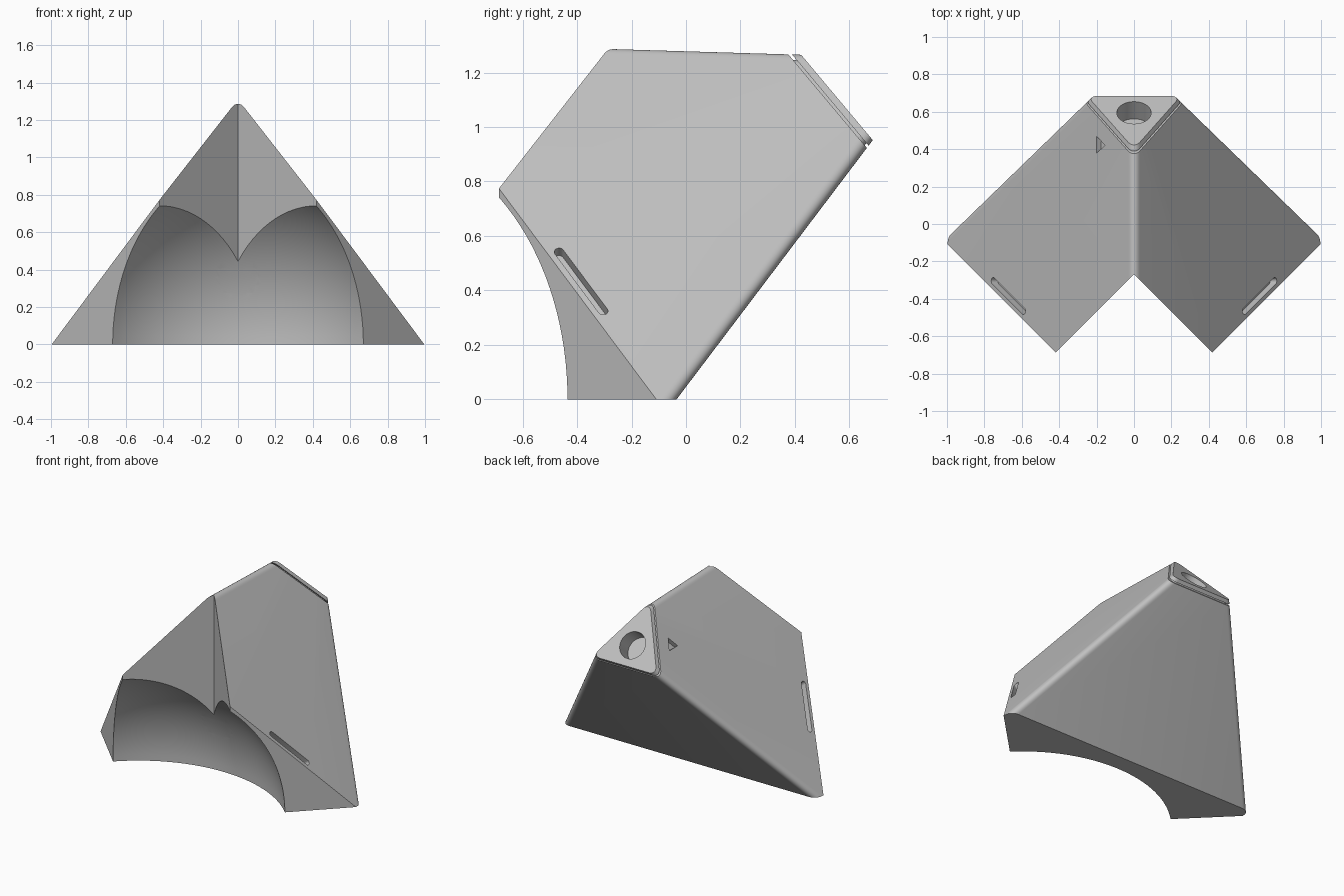
import bpy, bmesh, math
from mathutils import Vector, Matrix

cube = bpy.data.objects.get("Cube")
if cube:
    bpy.data.objects.remove(cube, do_unlink=True)

grey = bpy.data.materials.new("plain grey")
grey.use_nodes = True
grey.diffuse_color = (0.53, 0.53, 0.53, 1)
grey.node_tree.nodes["Principled BSDF"].inputs["Base Color"].default_value = grey.diffuse_color


def plane(normal, dist):
    """Half-space normal . p < dist, stored with a unit normal."""
    n = Vector(normal)
    return n.normalized(), dist / n.length


def tilted(degrees):
    a = math.radians(degrees)
    return Vector((0, math.cos(a), math.sin(a)))


# Main directions and planes
SIDES = [plane((s * 1.31, 0.03, 1), 1.302) for s in (1, -1)]
MAIN = SIDES + [plane((0, 1, -0.757), -0.035)]
CAP = tilted(40)
FEET = [plane((s, -1, 0), 1.105) for s in (1, -1)]
BASE = plane((0, 0, -1), 0)


def make_object(name, bm):
    bmesh.ops.recalc_face_normals(bm, faces=bm.faces)
    mesh = bpy.data.meshes.new(name)
    bm.to_mesh(mesh)
    bm.free()
    mesh.materials.append(grey)
    obj = bpy.data.objects.new(name, mesh)
    bpy.context.collection.objects.link(obj)
    return obj


def slice_off(bm, planes):
    for n, d in planes:
        geom = bm.verts[:] + bm.edges[:] + bm.faces[:]
        bmesh.ops.bisect_plane(bm, geom=geom, dist=1e-5, plane_co=n * d,
                               plane_no=n, clear_outer=True)
        rim = [e for e in bm.edges if e.is_boundary]
        if rim:
            bmesh.ops.holes_fill(bm, edges=rim, sides=0)
    bmesh.ops.recalc_face_normals(bm, faces=bm.faces)


def rounded_pyramid(name, low, high, inset=0.0, extra=()):
    """Three-sided pyramid slice between two heights on the cap axis."""
    bm = bmesh.new()
    bmesh.ops.create_cube(bm, size=8)
    main = [(n, d - inset) for n, d in MAIN]
    slice_off(bm, main + [(CAP, high), (-CAP, -low)])

    def is_main(face):
        return any(face.normal.dot(n) > 0.9999 for n, d in main)

    edges = [e for e in bm.edges if all(is_main(f) for f in e.link_faces)]
    bmesh.ops.bevel(bm, geom=edges, offset=0.052, segments=8, profile=0.5,
                    affect='EDGES', clamp_overlap=False)
    slice_off(bm, extra)
    return make_object(name, bm)


def prism(name, points, bottom, top, matrix=Matrix()):
    bm = bmesh.new()
    face = bm.faces.new([bm.verts.new((x, y, bottom)) for x, y in points])
    out = bmesh.ops.extrude_face_region(bm, geom=[face])
    moved = [v for v in out["geom"] if isinstance(v, bmesh.types.BMVert)]
    bmesh.ops.translate(bm, verts=moved, vec=(0, 0, top - bottom))
    bm.transform(matrix)
    return make_object(name, bm)


def frame(origin, along, normal):
    z = normal.normalized()
    x = (along - z * along.dot(z)).normalized()
    m = Matrix((x, z.cross(x), z)).transposed().to_4x4()
    m.translation = origin
    return m


def circle_points(radius, count=64):
    return [(radius * math.cos(i * math.tau / count),
             radius * math.sin(i * math.tau / count)) for i in range(count)]


def slot_points(length, width):
    r, h = width / 2, (length - width) / 2
    return [(x + (h if x > 1e-6 or (abs(x) <= 1e-6 and y > 0) else -h), y)
            for x, y in circle_points(r, 30)]


def on_side(side, x, y):
    n, d = side
    return Vector((x, y, (d - n.x * x - n.y * y) / n.z))


def carve(obj, cutters):
    bpy.context.view_layer.objects.active = obj
    for c in cutters:
        c.hide_render = True
        mod = obj.modifiers.new("cut", 'BOOLEAN')
        mod.operation, mod.solver, mod.object = 'DIFFERENCE', 'EXACT', c
        bpy.ops.object.modifier_apply(modifier=mod.name)


# Body, with a neck and end plate separated by a thin groove
body = rounded_pyramid("corner_body", -3, 1.102, extra=FEET + [BASE])
neck = rounded_pyramid("cap_neck", 1.09, 1.12, inset=0.012)
cap = rounded_pyramid("cap_plate", 1.112, 1.137)

# Front notch and ball socket
notch = prism("notch_cutter", [(0, -0.268), (-2, -2.268), (2, -2.268)], -1, 3)
bm = bmesh.new()
bmesh.ops.create_uvsphere(bm, u_segments=128, v_segments=64, radius=0.95)
bmesh.ops.translate(bm, verts=bm.verts, vec=(0, -1.108, 0))
socket = make_object("socket_cutter", bm)

# Round recesses in the socket and in the cap
across = Vector((1, 0, 0))
recess = prism("recess_cutter", circle_points(0.107), 0, 0.25,
               frame(Vector((0, -0.225, 0.366)), across, -tilted(34.4)))
hole = prism("hole_cutter", circle_points(0.092), -0.12, 0.1,
             frame(Vector((0, 0.595, 1.06)), across, CAP))

# Slots on both side faces
cutters = [notch, socket, recess, hole]
for side, foot, s in zip(SIDES, FEET, (1, -1)):
    n = side[0]
    cutters.append(prism("upper_slot_cutter", slot_points(0.215, 0.036), -0.045, 0.05,
                         frame(on_side(side, s * 0.147, 0.495), n.cross(CAP), n)))
    cutters.append(prism("lower_slot_cutter", slot_points(0.35, 0.036), -0.045, 0.05,
                         frame(on_side(side, s * 0.672, -0.385), n.cross(foot[0]), n)))

# Triangular marker on one side only
right = SIDES[1]
m = frame(on_side(right, -0.185, 0.423), right[0].cross(CAP), right[0])
corners = [on_side(right, x, y) for x, y in ((-0.2, 0.47), (-0.155, 0.42), (-0.2, 0.38))]
local = [(m.inverted() @ c).to_2d() for c in corners]
cutters.append(prism("marker_cutter", local, -0.03, 0.05, m))

carve(body, cutters)
for part in (neck, cap):
    carve(part, [hole])
for c in cutters:
    bpy.data.objects.remove(c, do_unlink=True)

# Smooth the socket and rounded edges, keep the rest sharp
for part in (body, neck, cap):
    bpy.ops.object.select_all(action='DESELECT')
    part.select_set(True)
    bpy.context.view_layer.objects.active = part
    bpy.ops.object.shade_smooth_by_angle(angle=math.radians(25))
